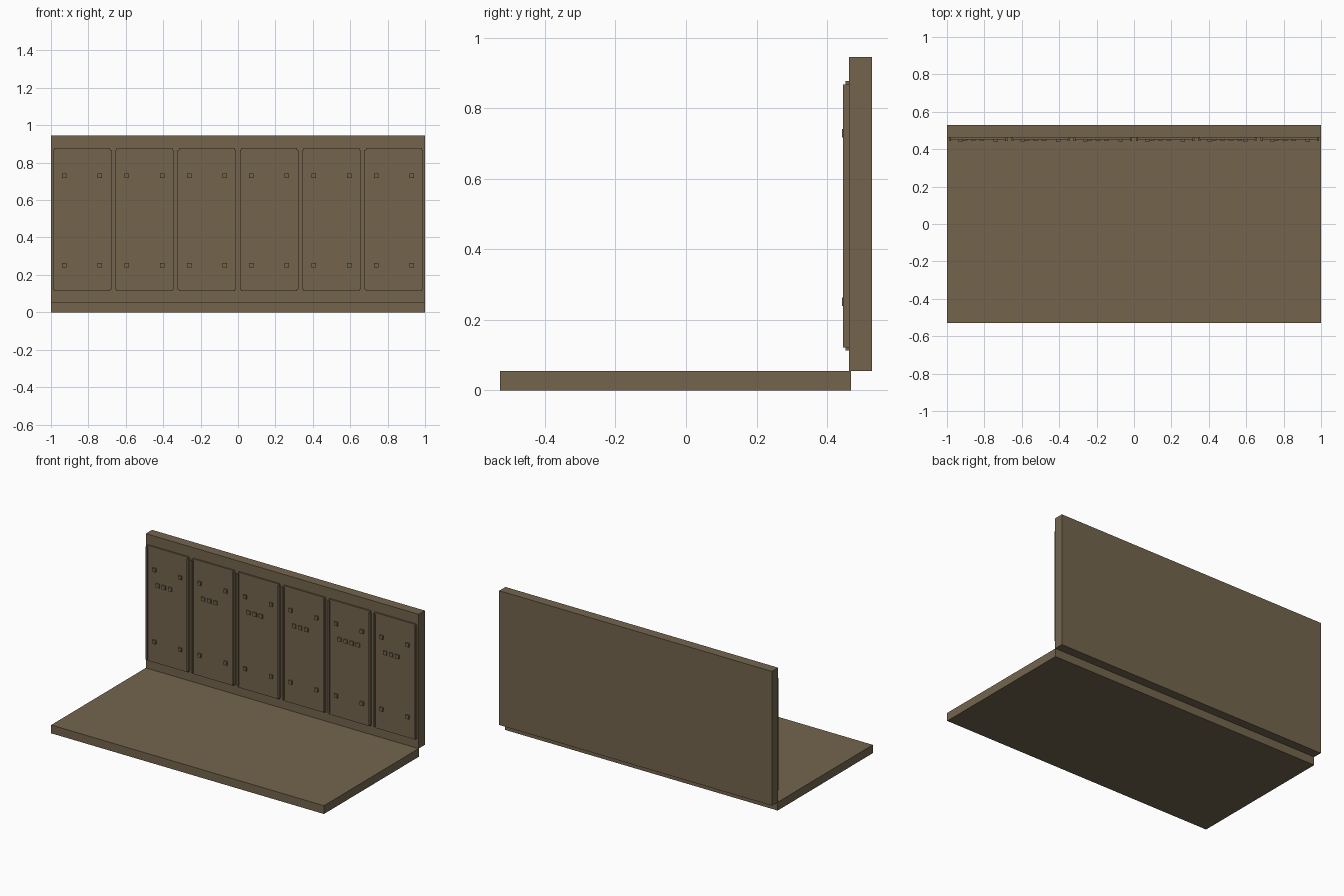
import bpy, bmesh

if "Cube" in bpy.data.objects:
    bpy.data.objects.remove(bpy.data.objects["Cube"])

# One flat brown for the whole model
brown = bpy.data.materials.new("weathered brown")
brown.diffuse_color = (0.174, 0.130, 0.076, 1.0)
brown.use_nodes = True
brown.node_tree.nodes["Principled BSDF"].inputs["Base Color"].default_value = brown.diffuse_color


def boxes(name, extents):
    """One object made of boxes, each (x0, x1, y0, y1, z0, z1)."""
    bm = bmesh.new()
    for x0, x1, y0, y1, z0, z1 in extents:
        verts = bmesh.ops.create_cube(bm, size=1.0)["verts"]
        for v in verts:
            v.co.x = x1 if v.co.x > 0 else x0
            v.co.y = y1 if v.co.y > 0 else y0
            v.co.z = z1 if v.co.z > 0 else z0
    mesh = bpy.data.meshes.new(name)
    bm.to_mesh(mesh)
    bm.free()
    mesh.materials.append(brown)
    obj = bpy.data.objects.new(name, mesh)
    bpy.context.collection.objects.link(obj)
    return obj


def stud(x, z, size, front, back):
    h = size / 2
    return (x - h, x + h, front, back, z - h, z + h)


# Floor slab and back wall
boxes("floor_slab", [(-1, 1, -0.528, 0.468, 0, 0.055)])
boxes("back_wall", [(-1, 1, 0.463, 0.528, 0.055, 0.945)])

PANEL_FRONT = 0.453
for i in range(6):
    c = -5 / 6 + i / 3
    # Flat panel
    boxes(f"panel_{i + 1}", [(c - 0.15, c + 0.15, PANEL_FRONT, 0.464, 0.113, 0.877)])
    # Raised strips along both sides
    boxes(f"side_strips_{i + 1}", [
        (c + s * 0.15 - 0.006, c + s * 0.15 + 0.006, 0.445, 0.464, 0.122, 0.867)
        for s in (-1, 1)])
    # Corner bolts
    boxes(f"corner_bolts_{i + 1}", [
        stud(c + s * 0.095, z, 0.024, 0.442, PANEL_FRONT + 0.001)
        for s in (-1, 1) for z in (0.729, 0.252)])
    # Row of small square markers, four on the fifth panel
    count = 4 if i == 4 else 3
    boxes(f"marker_row_{i + 1}", [
        stud(c - 0.071 + k * 0.045, 0.63, 0.026, 0.446, PANEL_FRONT + 0.001)
        for k in range(count)])
